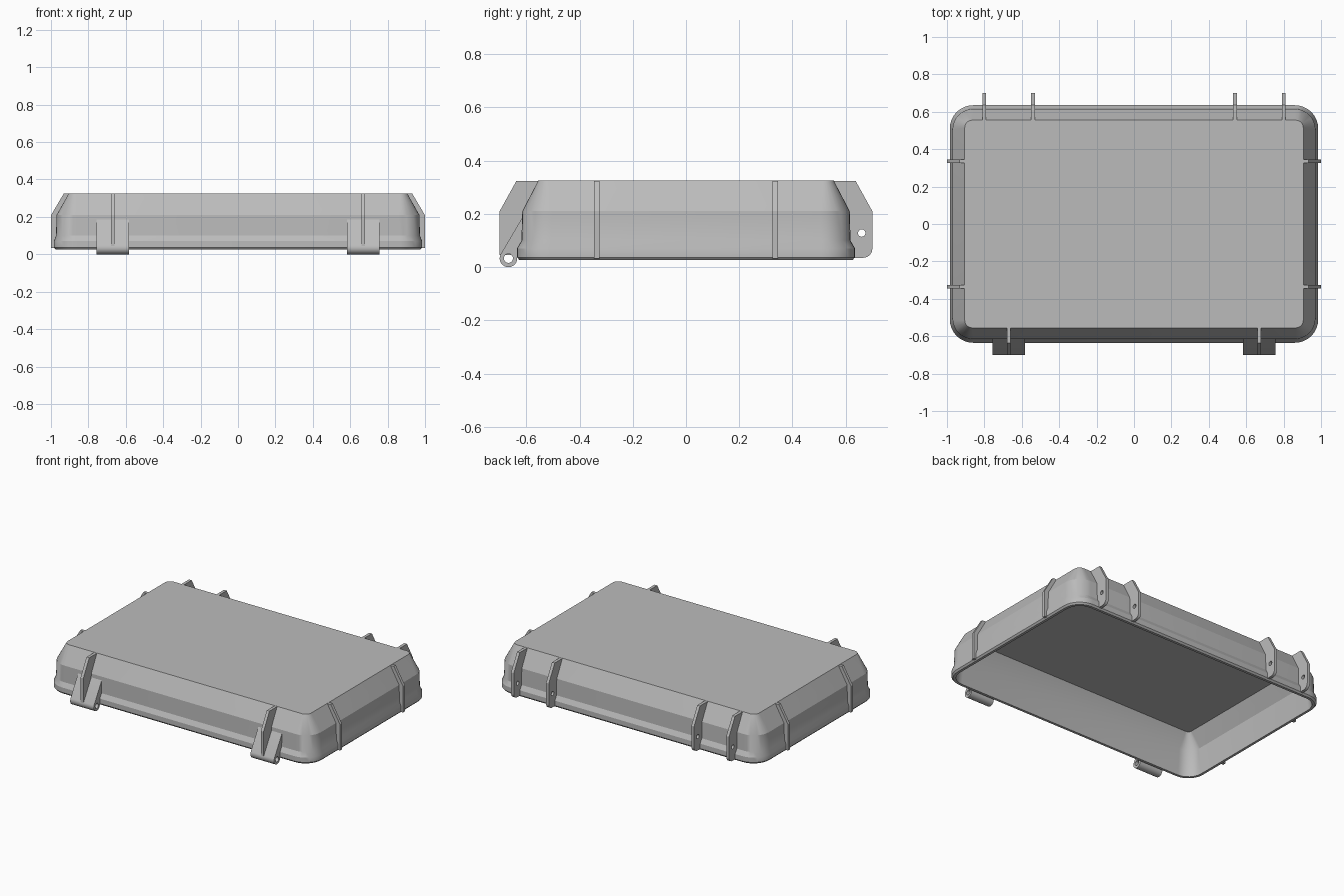
import bpy, bmesh
from math import sin, cos, pi, radians
from mathutils import Vector

cube = bpy.data.objects.get("Cube")
if cube:
    bpy.data.objects.remove(cube, do_unlink=True)

grey = bpy.data.materials.new("grey plastic")
grey.use_nodes = True
colour = (0.5, 0.5, 0.5, 1)
grey.diffuse_color = colour
grey.node_tree.nodes["Principled BSDF"].inputs["Base Color"].default_value = colour


def finish(name, bm):
    bmesh.ops.recalc_face_normals(bm, faces=bm.faces)
    mesh = bpy.data.meshes.new(name)
    bm.to_mesh(mesh)
    bm.free()
    mesh.materials.append(grey)
    obj = bpy.data.objects.new(name, mesh)
    bpy.context.collection.objects.link(obj)
    bpy.ops.object.select_all(action='DESELECT')
    obj.select_set(True)
    bpy.context.view_layer.objects.active = obj
    bpy.ops.object.shade_smooth_by_angle(angle=radians(25))
    return obj


def arc(cu, cz, r, start, end, n):
    angles = [radians(start + (end - start) * i / n) for i in range(n + 1)]
    return [(cu + r * cos(a), cz + r * sin(a)) for a in angles]


def rounded_ring(bm, hx, hy, r, z, n=8):
    verts = []
    for q, (sx, sy) in enumerate([(1, 1), (-1, 1), (-1, -1), (1, -1)]):
        for u, v in arc(0, 0, r, 90 * q, 90 * q + 90, n):
            verts.append(bm.verts.new((sx * (hx - r) + u, sy * (hy - r) + v, z)))
    return verts


# Hollow lid: outer top, slope, wall, rim, then the inside wall and ceiling
def build_lid():
    bm = bmesh.new()
    sections = [
        (0.905, 0.555, 0.04, 0.325),
        (0.97, 0.615, 0.11, 0.21),
        (0.973, 0.618, 0.11, 0.10),
        (0.985, 0.635, 0.125, 0.07),
        (0.985, 0.635, 0.125, 0.037),
        (0.975, 0.625, 0.115, 0.026),
        (0.958, 0.608, 0.10, 0.026),
        (0.945, 0.59, 0.09, 0.20),
        (0.885, 0.535, 0.025, 0.30),
    ]
    rings = [rounded_ring(bm, *s) for s in sections]
    for a, b in zip(rings, rings[1:]):
        for i in range(len(a)):
            j = (i + 1) % len(a)
            bm.faces.new((a[i], a[j], b[j], b[i]))
    bm.faces.new(rings[0])
    bm.faces.new(rings[-1])
    finish("lid_shell", bm)


# Flat plate from an outline (outward, height), with an optional round hole
def plate(name, outline, outward, offset, thickness, hole=None):
    out = Vector((*outward, 0))
    side = Vector((abs(out.y), abs(out.x), 0))
    bm = bmesh.new()
    loops = [outline] + ([arc(*hole, 0, 345, 23)] if hole else [])
    edges = []
    for loop in loops:
        vs = [bm.verts.new(out * u + side * (offset - thickness / 2) + Vector((0, 0, z)))
              for u, z in loop]
        edges += [bm.edges.new((v, vs[i - 1])) for i, v in enumerate(vs)]
    bmesh.ops.triangle_fill(bm, edges=edges, use_beauty=True)
    result = bmesh.ops.extrude_face_region(bm, geom=bm.faces[:], use_keep_orig=True)
    moved = [g for g in result["geom"] if isinstance(g, bmesh.types.BMVert)]
    bmesh.ops.translate(bm, verts=moved, vec=side * thickness)
    finish(name, bm)


build_lid()

# Rib outlines, each set slightly into the wall
side_rib = [(0.895, 0.324), (0.932, 0.324), (0.999, 0.21), (0.999, 0.033),
            (0.97, 0.033), (0.96, 0.10), (0.96, 0.21)]
front_rib = [(0.545, 0.324), (0.637, 0.324), (0.70, 0.21), (0.70, 0.045),
             (0.62, 0.045), (0.605, 0.10), (0.605, 0.21)]
back_rib = ([(0.545, 0.324), (0.637, 0.324), (0.70, 0.21)]
            + arc(0.665, 0.07, 0.035, 0, -90, 8)
            + [(0.62, 0.035), (0.605, 0.10), (0.605, 0.21)])

# Hinge knuckle: a barrel with a wedge rising to the wall
hinge = ([(0.607, 0.20)] + arc(0.667, 0.033, 0.033, 28, -180, 16)
         + [(0.634, 0.06), (0.607, 0.10)])

for sign, label in ((1, "left"), (-1, "right")):
    for y, end in ((-0.335, "front"), (0.335, "back")):
        plate(f"{label}_{end}_side_rib", side_rib, (sign, 0), y, 0.02)
    plate(f"{label}_front_rib", front_rib, (0, -1), sign * 0.67, 0.02)
    plate(f"{label}_hinge_knuckle", hinge, (0, -1), sign * 0.67, 0.175,
          hole=(0.667, 0.033, 0.017))
    for x, place in ((0.54, "inner"), (0.80, "outer")):
        plate(f"{label}_{place}_latch_rib", back_rib, (0, 1), sign * x, 0.02,
              hole=(0.66, 0.128, 0.014))
